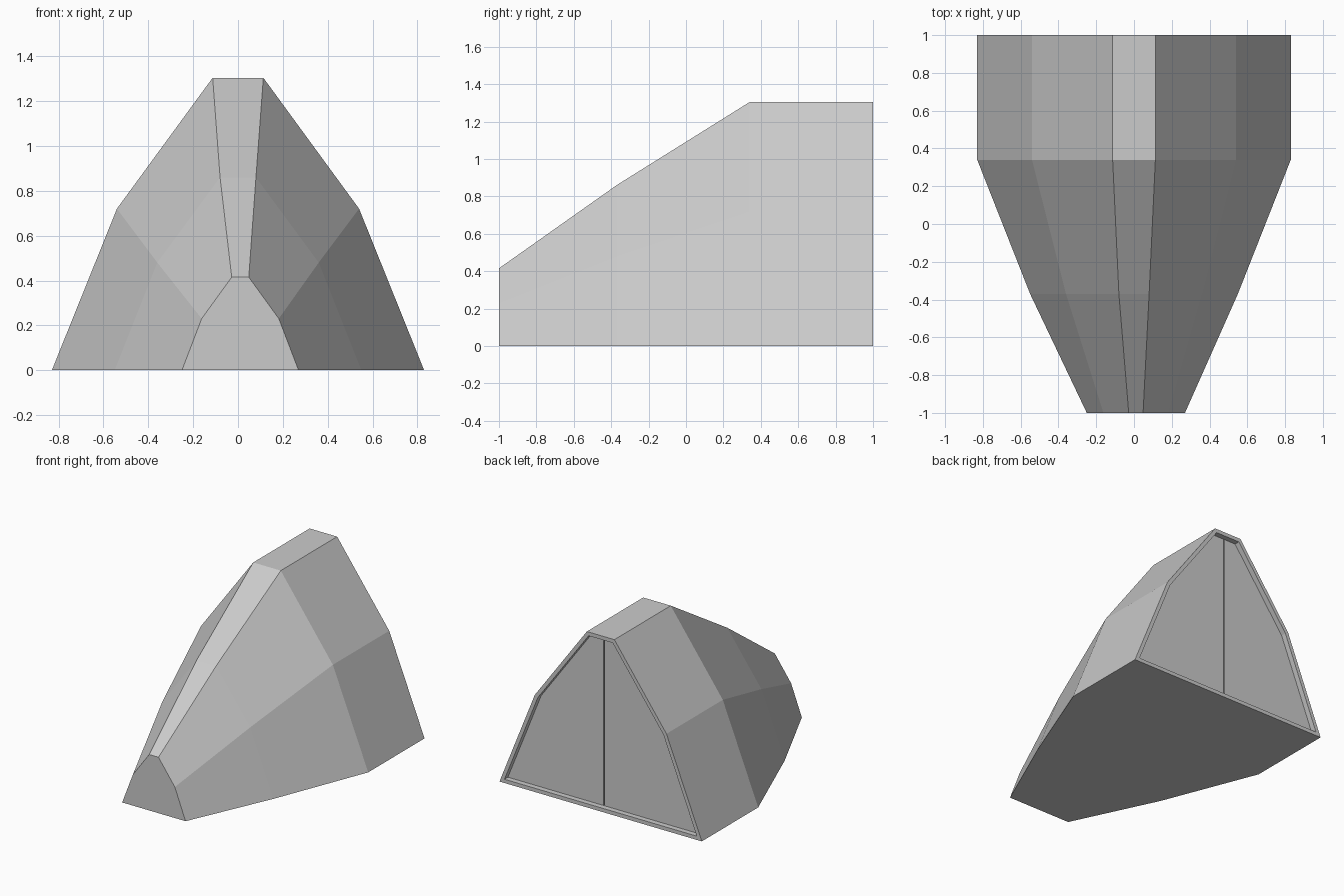
import bpy
import bmesh

cube = bpy.data.objects.get("Cube")
if cube:
    bpy.data.objects.remove(cube, do_unlink=True)

# Single canvas colour
canvas = bpy.data.materials.new("grey_canvas")
canvas.use_nodes = True
GREY = (0.6, 0.6, 0.6, 1)
canvas.diffuse_color = GREY
canvas.node_tree.nodes["Principled BSDF"].inputs["Base Color"].default_value = GREY

# Cross-sections: y, centre x, then (half width, height) at floor, shoulder, ridge
SECTIONS = [
    (-1.0, 0.01, [(0.26, 0), (0.172, 0.23), (0.038, 0.415)]),
    (-0.37, 0.0, [(0.55, 0), (0.36, 0.48), (0.08, 0.86)]),
    (0.34, 0.0, [(0.83, 0), (0.54, 0.72), (0.113, 1.304)]),
    (1.0, 0.0, [(0.83, 0), (0.54, 0.72), (0.113, 1.304)]),
]

bm = bmesh.new()


def ring(y, cx, half):
    """Mirror a half profile into a closed ring of vertices."""
    right = [(cx - w, y, z) for w, z in half]
    left = [(cx + w, y, z) for w, z in reversed(half)]
    return [bm.verts.new(p) for p in right + left]


# Tent shell lofted through the sections
rings = [ring(*s) for s in SECTIONS]
for a, b in zip(rings, rings[1:]):
    n = len(a)
    for i in range(n):
        j = (i + 1) % n
        bm.faces.new((a[i], a[j], b[j], b[i]))
bm.faces.new(rings[0])
back = bm.faces.new(rings[-1])
bmesh.ops.recalc_face_normals(bm, faces=bm.faces[:])


def sink(face, depth):
    """Push a back-facing panel into the tent, leaving side walls."""
    new = bmesh.ops.extrude_discrete_faces(bm, faces=[face])["faces"][0]
    bmesh.ops.translate(bm, verts=new.verts[:], vec=(0, -depth, 0))
    return new


# Back doorway: rim, then a recessed panel
bmesh.ops.inset_region(bm, faces=[back], thickness=0.028, use_even_offset=True)
inner = [v for v in back.verts]
walls = bmesh.ops.extrude_face_region(bm, geom=[back])["geom"]
panel = [f for f in walls if isinstance(f, bmesh.types.BMFace)][0]
if back.is_valid:
    bmesh.ops.delete(bm, geom=[back], context="FACES_ONLY")
bmesh.ops.translate(bm, verts=panel.verts[:], vec=(0, -0.04, 0))

# Centre seam: a narrow groove between the two door flaps
for x in (-0.005, 0.005):
    strip = [f for f in bm.faces if abs(f.normal.y) > 0.9
             and abs(f.calc_center_median().y - 0.96) < 0.005
             and abs(f.calc_center_median().x) < 0.4]
    strip = max(strip, key=lambda f: f.calc_area())
    geom = [strip] + strip.edges[:] + strip.verts[:]
    bmesh.ops.bisect_plane(bm, geom=geom, plane_co=(x, 0, 0), plane_no=(1, 0, 0))
bm.normal_update()
seam = [f for f in bm.faces if all(abs(v.co.x) < 0.006 for v in f.verts)
        and all(abs(v.co.y - 0.96) < 0.001 for v in f.verts)]
for f in seam:
    geom = bmesh.ops.extrude_face_region(bm, geom=[f])["geom"]
    verts = [g for g in geom if isinstance(g, bmesh.types.BMVert)]
    bmesh.ops.translate(bm, verts=verts, vec=(0, -0.02, 0))
    if f.is_valid:
        bmesh.ops.delete(bm, geom=[f], context="FACES_ONLY")

bmesh.ops.recalc_face_normals(bm, faces=bm.faces[:])
mesh = bpy.data.meshes.new("tent")
bm.to_mesh(mesh)
bm.free()
mesh.materials.append(canvas)
tent = bpy.data.objects.new("tent", mesh)
bpy.context.collection.objects.link(tent)
